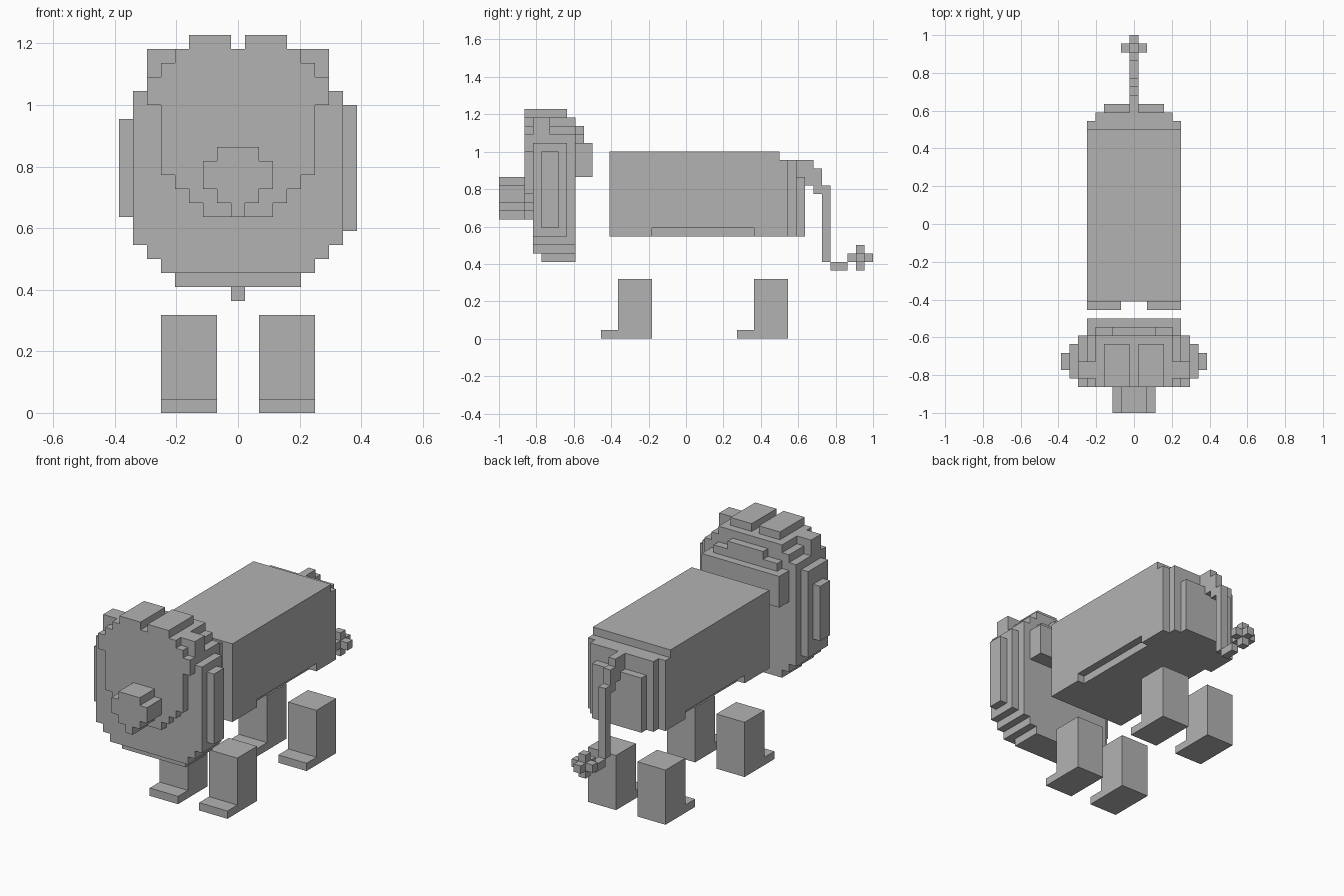
import bpy
import bmesh
from mathutils import Vector

V = 1 / 22  # size of one block

cube = bpy.data.objects.get("Cube")
if cube:
    bpy.data.objects.remove(cube, do_unlink=True)

grey = bpy.data.materials.new("plain_grey")
grey.use_nodes = True
COLOUR = (0.45, 0.45, 0.45, 1)
grey.diffuse_color = COLOUR
grey.node_tree.nodes["Principled BSDF"].inputs["Base Color"].default_value = COLOUR


def prism(name, points, axis, start, end):
    """Extrude a flat outline along an axis; outline uses the other two axes in order."""
    def place(p, depth):
        c = list(p)
        c.insert("xyz".index(axis), depth)
        return Vector(c) * V
    bm = bmesh.new()
    face = bm.faces.new([bm.verts.new(place(p, start)) for p in points])
    extruded = bmesh.ops.extrude_face_region(bm, geom=[face])
    shift = place((0, 0), end - start)
    for v in extruded["geom"]:
        if isinstance(v, bmesh.types.BMVert):
            v.co += shift
    bmesh.ops.recalc_face_normals(bm, faces=bm.faces)
    mesh = bpy.data.meshes.new(name)
    bm.to_mesh(mesh)
    bm.free()
    mesh.materials.append(grey)
    obj = bpy.data.objects.new(name, mesh)
    bpy.context.collection.objects.link(obj)
    return obj


def stepped(rows, top):
    """Symmetric stepped outline from (start height, half width) rows."""
    right = []
    for i, (low, half) in enumerate(rows):
        high = rows[i + 1][0] if i + 1 < len(rows) else top
        right += [(half, low), (half, high)]
    return right + [(-x, h) for x, h in reversed(right)]


def box(name, x, y, z):
    return prism(name, [(x[0], y[0]), (x[1], y[0]), (x[1], y[1]), (x[0], y[1])], "z", *z)


def pair(name, x, y, z):
    box("left_" + name, x, y, z)
    box("right_" + name, (-x[1], -x[0]), y, z)


# Legs with feet pointing forward
for end, y in (("front", -10), ("rear", 6)):
    outline = [(y, 0), (y + 6, 0), (y + 6, 7), (y + 2, 7), (y + 2, 1), (y, 1)]
    prism(end + "_left_leg", outline, "x", 1.5, 5.5)
    prism(end + "_right_leg", outline, "x", -5.5, -1.5)

# Body, belly with side notches, and rounded rump
box("body", (-5.5, 5.5), (-9, 11), (13, 22))
prism("belly", stepped([(-9, 5.5), (-4, 4.5), (8, 5.5)], 11), "z", 12, 13)
prism("rump", stepped([(11, 5.5), (12, 4.5)], 13), "z", 12, 21)
box("rump_back", (-3.5, 3.5), (13, 14), (12, 19))

# Tail and its tuft
tail = [(13, 19), (14, 19), (14, 18), (15, 18), (15, 17), (16, 17), (16, 9), (17, 9),
        (17, 8), (19, 8), (19, 9), (17, 9), (17, 18), (16, 18), (16, 20), (15, 20),
        (15, 21), (13, 21)]
prism("tail", tail[:8] + tail[12:], "x", -0.5, 0.5)
box("tail_tip", (-0.5, 0.5), (17, 19), (8, 9))
box("tuft_length", (-0.5, 0.5), (19, 22), (9, 10))
box("tuft_width", (-1.5, 1.5), (20, 21), (9, 10))
box("tuft_height", (-0.5, 0.5), (20, 21), (8, 11))

# Mane in layers from front to back
lower = [(10, 5.5), (11, 6.5)]
upper = [(24, 5.5), (25, 4.5)]
sides = [(12, 7.5), (23, 6.5)]
prism("mane_front", stepped(lower + sides, 26), "y", -18, -17)
prism("mane_middle", stepped([(9, 4.5)] + lower + sides + upper, 26), "y", -17, -14)
prism("mane_back", stepped([(9, 4.5)] + lower + upper, 26), "y", -14, -13)
box("left_cheek_tuft", (7.5, 8.5), (-17, -15), (13, 22))
box("right_cheek_tuft", (-8.5, -7.5), (-17, -15), (14, 21))
pair("brow_tuft", (4.5, 6.5), (-17, -16), (24, 26))
box("nape", (-5.5, 5.5), (-13, -11), (19, 23))
box("nape_step", (-4.5, 4.5), (-13, -12), (23, 24))
box("nape_top", (-2.5, 2.5), (-13, -12), (24, 25))

# Face, snout and ears
face_rows = [(14, 2.5), (15, 3.5), (16, 4.5), (17, 5.5), (22, 6.5), (24, 5.5), (25, 4.5)]
prism("face", stepped(face_rows, 26), "y", -19, -18)
prism("snout", stepped([(14, 0.5), (15, 1.5), (16, 2.5), (18, 1.5)], 19), "y", -22, -19)
pair("ear", (0.5, 3.5), (-19, -14), (26, 27))
